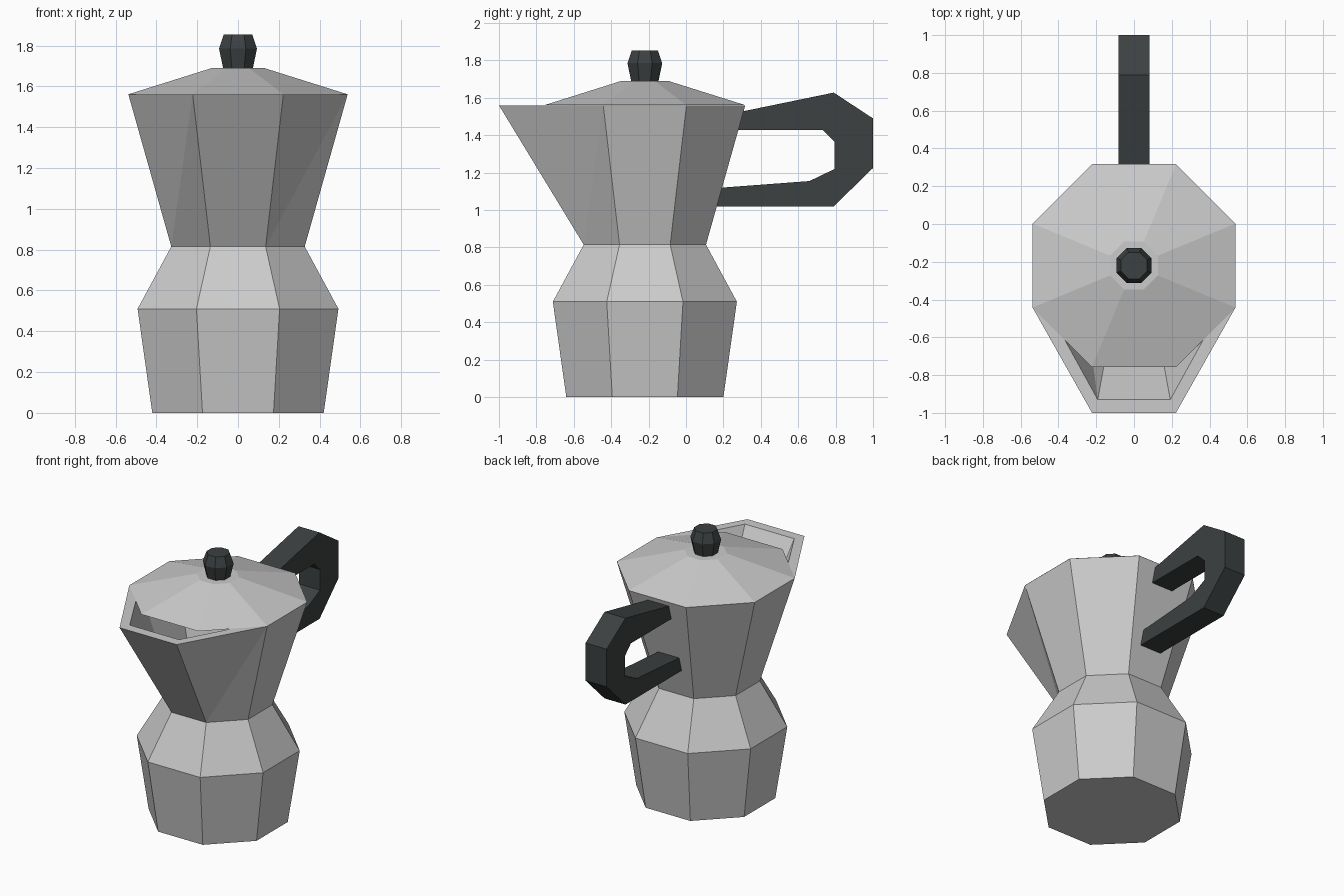
import bpy, bmesh, math

if "Cube" in bpy.data.objects:
    bpy.data.objects.remove(bpy.data.objects["Cube"])

CY = -0.22          # y of the pot's axis
N = 8

dark = bpy.data.materials.new("dark_plastic")
dark.diffuse_color = (0.045, 0.052, 0.052, 1)
dark.use_nodes = True
dark.node_tree.nodes["Principled BSDF"].inputs["Base Color"].default_value = dark.diffuse_color


def octagon(apothem, z, spout=None):
    """Flat-fronted octagon ring; spout=(half width, y) moves the front edge."""
    r = apothem / math.cos(math.pi / N)
    pts = []
    for k in range(N):
        a = (k + 0.5) * 2 * math.pi / N
        pts.append([r * math.cos(a), CY + r * math.sin(a), z])
    if spout:
        pts[5][:2] = [-spout[0], spout[1]]
        pts[6][:2] = [spout[0], spout[1]]
    return pts


def finish(name, bm, mat=None):
    bmesh.ops.recalc_face_normals(bm, faces=bm.faces)
    me = bpy.data.meshes.new(name)
    bm.to_mesh(me)
    bm.free()
    if mat:
        me.materials.append(mat)
    ob = bpy.data.objects.new(name, me)
    bpy.context.collection.objects.link(ob)
    return ob


def loft(name, rings, bands=None, split=(), mat=None):
    """Join octagon rings with bands of faces, capping the first and last ring."""
    bm = bmesh.new()
    vs = [[bm.verts.new(p) for p in ring] for ring in rings]
    for lo_i, hi_i in bands or [(i, i + 1) for i in range(len(vs) - 1)]:
        lo, hi = vs[lo_i], vs[hi_i]
        for i in range(N):
            j = (i + 1) % N
            if (lo_i, hi_i) in split and i in (4, 6):   # twisted spout cheeks
                bm.faces.new((lo[i], lo[j], hi[j]))
                bm.faces.new((lo[i], hi[j], hi[i]))
            else:
                bm.faces.new((lo[i], lo[j], hi[j], hi[i]))
    bm.faces.new(vs[0])
    bm.faces.new(vs[-1])
    return finish(name, bm, mat)


# Pot: boiler, waist, flared jug with spout, rim and hollow inside
loft("pot_body", [
    octagon(0.42, 0.0),
    octagon(0.492, 0.51),
    octagon(0.327, 0.815),
    octagon(0.537, 1.56, (0.222, -1.0)),
    octagon(0.475, 1.56, (0.192, -0.93)),
    octagon(0.27, 0.84),
], bands=[(0, 1), (1, 2), (2, 3), (3, 4), (5, 4)], split=[(2, 3), (5, 4)])

# Lid
loft("lid", [octagon(0.537, 1.561), octagon(0.127, 1.69)])

# Lid knob
loft("knob", [octagon(0.072, 1.685), octagon(0.093, 1.785),
              octagon(0.07, 1.853)], mat=dark)

# Handle: side profile (y, z) extruded across x
profile = [(0.28, 1.523), (0.79, 1.628), (1.0, 1.49), (1.0, 1.225),
           (0.79, 1.02), (0.14, 1.02), (0.165, 1.118), (0.66, 1.155),
           (0.795, 1.22), (0.795, 1.365), (0.73, 1.428), (0.255, 1.428)]
bm = bmesh.new()
side = bm.faces.new([bm.verts.new((-0.082, y, z)) for y, z in profile])
ext = bmesh.ops.extrude_face_region(bm, geom=[side], use_keep_orig=True)
bmesh.ops.translate(bm, vec=(0.164, 0, 0),
                    verts=[v for v in ext["geom"] if isinstance(v, bmesh.types.BMVert)])
finish("handle", bm, dark)
